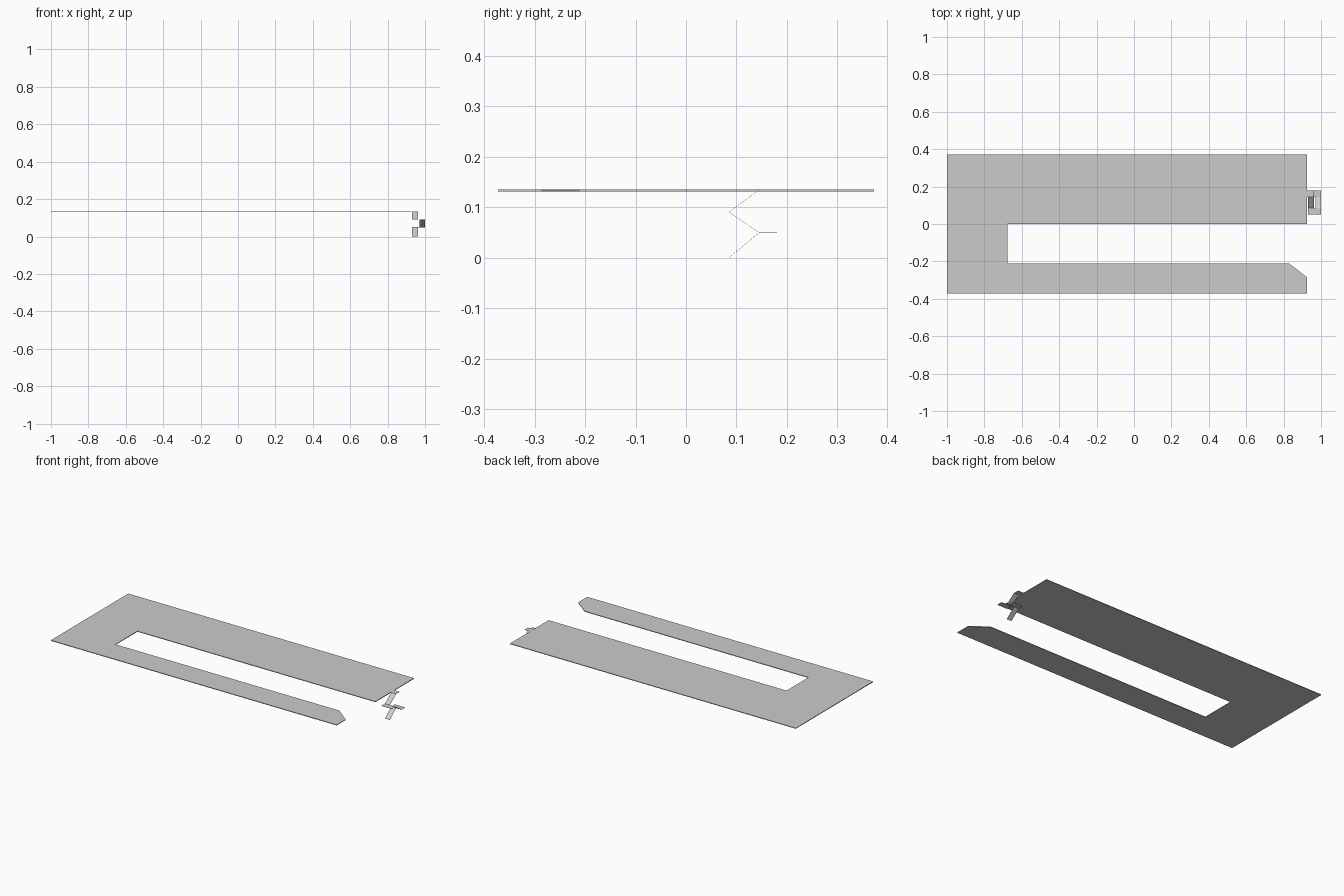
import bpy, bmesh
from mathutils import Vector

if "Cube" in bpy.data.objects:
    bpy.data.objects.remove(bpy.data.objects["Cube"])


def slab(name, points, depth):
    """Flat polygon extruded downward by depth."""
    bm = bmesh.new()
    face = bm.faces.new([bm.verts.new(p) for p in points])
    face.normal_update()
    if face.normal.z < 0:
        face.normal_flip()
    if depth:
        ext = bmesh.ops.extrude_face_region(bm, geom=[face], use_keep_orig=True)
        moved = [g for g in ext["geom"] if isinstance(g, bmesh.types.BMVert)]
        bmesh.ops.translate(bm, verts=moved, vec=Vector((0, 0, -depth)))
        bmesh.ops.recalc_face_normals(bm, faces=bm.faces)
    mesh = bpy.data.meshes.new(name)
    bm.to_mesh(mesh)
    bm.free()
    obj = bpy.data.objects.new(name, mesh)
    bpy.context.collection.objects.link(obj)
    return obj


def ramp(name, x0, x1, y0, z0, y1, z1):
    """Thin rectangle from (y0, z0) to (y1, z1); flat when z0 == z1."""
    return slab(name, [(x0, y0, z0), (x1, y0, z0), (x1, y1, z1), (x0, y1, z1)], 0.0006)


TOP, HIGH, LOW = 0.135, 0.091, 0.05     # levels
FRONT, BACK = 0.085, 0.145              # ends of the flights

# Floor deck: wide walkway, end bridge and narrow arm with a clipped corner
outline = [(-1, -0.372), (0.925, -0.372), (0.925, -0.285), (0.83, -0.211),
           (-0.677, -0.211), (-0.677, 0), (0.925, 0), (0.925, 0.372), (-1, 0.372)]
slab("floor_deck", [(x, y, TOP) for x, y in outline], 0.004)

# Landings of the switchback stair
ramp("top_landing", 0.925, 0.963, BACK, TOP, 0.18, TOP)
ramp("upper_landing", 0.93, 1.0, 0.05, HIGH, FRONT, HIGH)
ramp("lower_landing", 0.93, 1.0, BACK, LOW, 0.18, LOW)

# Flights between the landings
ramp("upper_flight", 0.93, 0.963, FRONT, HIGH, BACK, TOP)
ramp("middle_flight", 0.971, 1.0, FRONT, HIGH, BACK, LOW)
ramp("lower_flight", 0.93, 0.963, FRONT, 0.0006, BACK, LOW)
